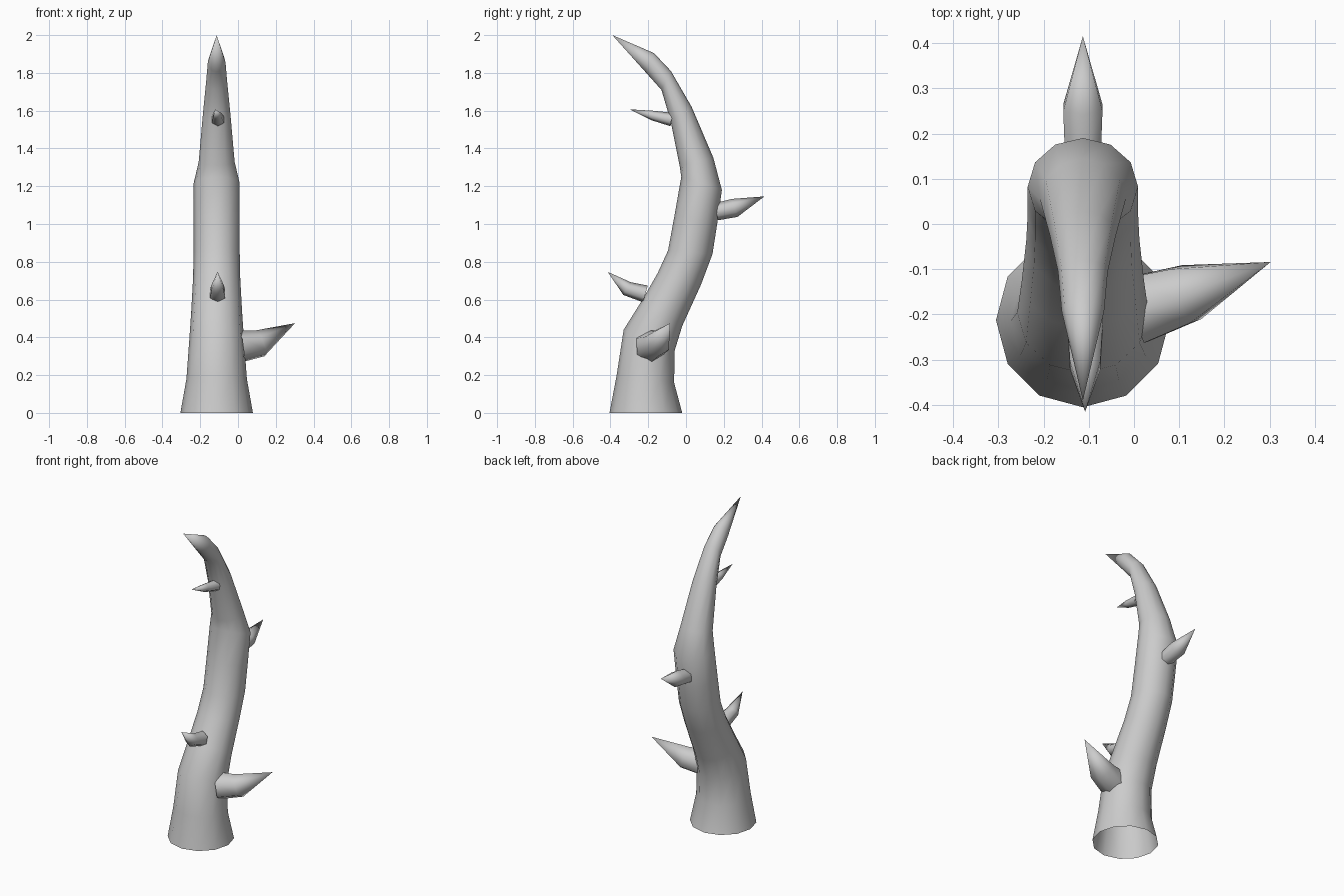
import bpy, bmesh
from math import sin, cos, pi
from mathutils import Vector as V

if "Cube" in bpy.data.objects:
    bpy.data.objects.remove(bpy.data.objects["Cube"])

CX = -0.113  # the stalk bends in the plane x = CX


def loft(name, rings, sides, tip):
    """Skin elliptical rings (centre, axis_u, axis_v) and close to a point."""
    bm = bmesh.new()
    loops = []
    for c, u, v in rings:
        loops.append([bm.verts.new(c + u * cos(2 * pi * i / sides) + v * sin(2 * pi * i / sides))
                      for i in range(sides)])
    for a, b in zip(loops, loops[1:]):
        for i in range(sides):
            j = (i + 1) % sides
            bm.faces.new((a[i], a[j], b[j], b[i]))
    t = bm.verts.new(tip)
    for i in range(sides):
        bm.faces.new((loops[-1][i], loops[-1][(i + 1) % sides], t))
    bmesh.ops.recalc_face_normals(bm, faces=bm.faces)
    for f in bm.faces:
        f.smooth = True
    me = bpy.data.meshes.new(name)
    bm.to_mesh(me)
    bm.free()
    ob = bpy.data.objects.new(name, me)
    bpy.context.collection.objects.link(ob)
    return ob


# Curved stalk: front edge (y, z), back edge (y, z), half width; open at the bottom
profile = [
    (-.405, 0, -.02, 0, .192), (-.367, .20, -.063, .16, .160),
    (-.33, .44, -.06, .33, .145), (-.23, .60, -.02, .46, .135),
    (-.15, .74, .08, .68, .125), (-.095, .86, .14, .84, .122),
    (-.06, 1.05, .165, 1.0, .122), (-.025, 1.25, .19, 1.18, .122),
    (-.034, 1.31, .145, 1.35, .095), (-.08, 1.54, .03, 1.62, .073),
    (-.13, 1.71, -.08, 1.81, .055), (-.215, 1.805, -.17, 1.905, .047),
]
rings = []
for y0, z0, y1, z1, w in profile:
    a, b = V((CX, y0, z0)), V((CX, y1, z1))
    rings.append(((a + b) / 2, V((w, 0, 0)), (b - a) / 2))
loft("stalk", rings, 12, V((CX, -.39, 2.0)))


# Thorns: base centre, middle centre, tip, base radius, middle radius
thorns = {
    "side_thorn": ((.005, -.19, .352), (.115, -.155, .368), (.302, -.084, .475), .086, .073),
    "front_thorn": ((-.108, -.215, .630), (-.108, -.312, .658), (-.108, -.415, .747), .046, .039),
    "back_thorn": ((-.113, .160, 1.065), (-.113, .257, 1.085), (-.113, .415, 1.146), .046, .050),
    "upper_thorn": ((-.106, -.075, 1.553), (-.110, -.175, 1.574), (-.120, -.298, 1.607), .036, .026),
}
for name, (base, mid, tip, r0, r1) in thorns.items():
    base, mid, tip = V(base), V(mid), V(tip)
    rings = []
    for c, n, r in ((base, mid - base, r0), (mid, tip - base, r1)):
        n.normalize()
        side = n.cross(V((0, 0, 1))).normalized()
        up = side.cross(n)
        rings.append((c, up * r, side * r))
    loft(name, rings, 6, tip)
